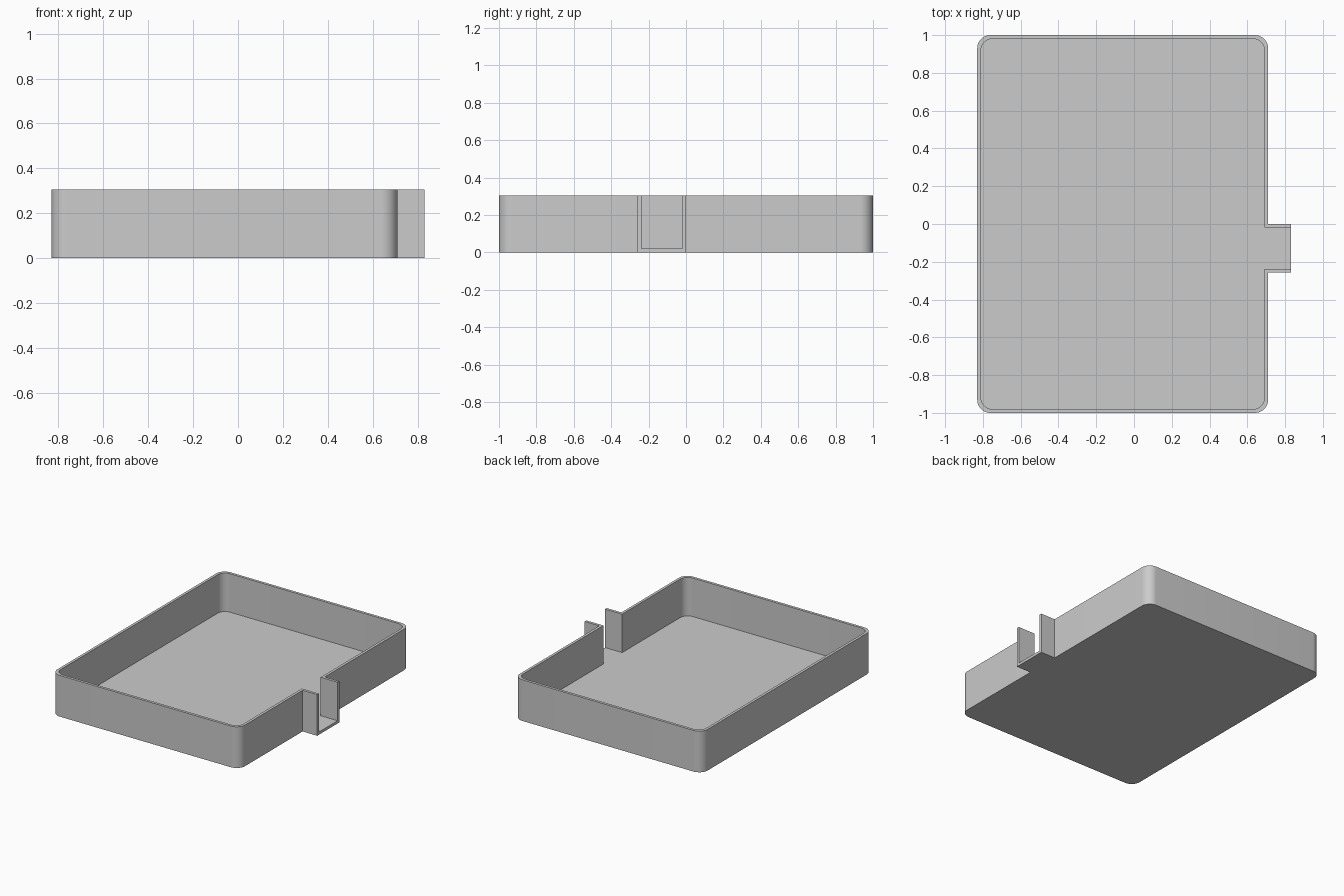
import bpy, bmesh
from math import sin, cos, pi

if "Cube" in bpy.data.objects:
    bpy.data.objects.remove(bpy.data.objects["Cube"])

X0, X1, X2 = -0.83, 0.71, 0.83      # tray left, tray right, spout end
Y0, Y1 = -0.258, 0.001              # spout sides
H, WALL, FLOOR = 0.305, 0.02, 0.02
STEPS = 12


def outline(inset, radius):
    """Open path round the tray, from one spout edge to the other."""
    xa, xb, y = X0 + inset, X1 - inset, 1 - inset
    pts = [(X2, Y1 - inset), (xb, Y1 - inset)]
    centres = [(xb - radius, y - radius), (xa + radius, y - radius),
               (xa + radius, radius - y), (xb - radius, radius - y)]
    for q, (cx, cy) in enumerate(centres):
        for i in range(STEPS + 1):
            a = (q + i / STEPS) * pi / 2
            pts.append((cx + radius * cos(a), cy + radius * sin(a)))
    return pts + [(xb, Y0 + inset), (X2, Y0 + inset)]


bm = bmesh.new()


def ring(pts, z):
    return [bm.verts.new((x, y, z)) for x, y in pts]


outer, inner = outline(0, 0.07), outline(WALL, 0.06)
ob, ot = ring(outer, 0), ring(outer, H)
ib, it = ring(inner, FLOOR), ring(inner, H)

# outer wall, rim and inner wall
for low, high in ((ob, ot), (ot, it), (it, ib)):
    for i in range(len(low) - 1):
        bm.faces.new((low[i], low[i + 1], high[i + 1], high[i]))

# inside floor, underside, and U-shaped open spout end
bm.faces.new(ib)
bm.faces.new(ob[::-1])
bm.faces.new((ob[0], ot[0], it[0], ib[0], ib[-1], it[-1], ot[-1], ob[-1]))
bmesh.ops.recalc_face_normals(bm, faces=bm.faces)

mesh = bpy.data.meshes.new("spouted_tray")
bm.to_mesh(mesh)
bm.free()
tray = bpy.data.objects.new("spouted_tray", mesh)
bpy.context.collection.objects.link(tray)
bpy.context.view_layer.objects.active = tray
tray.select_set(True)
bpy.ops.object.shade_smooth_by_angle()
